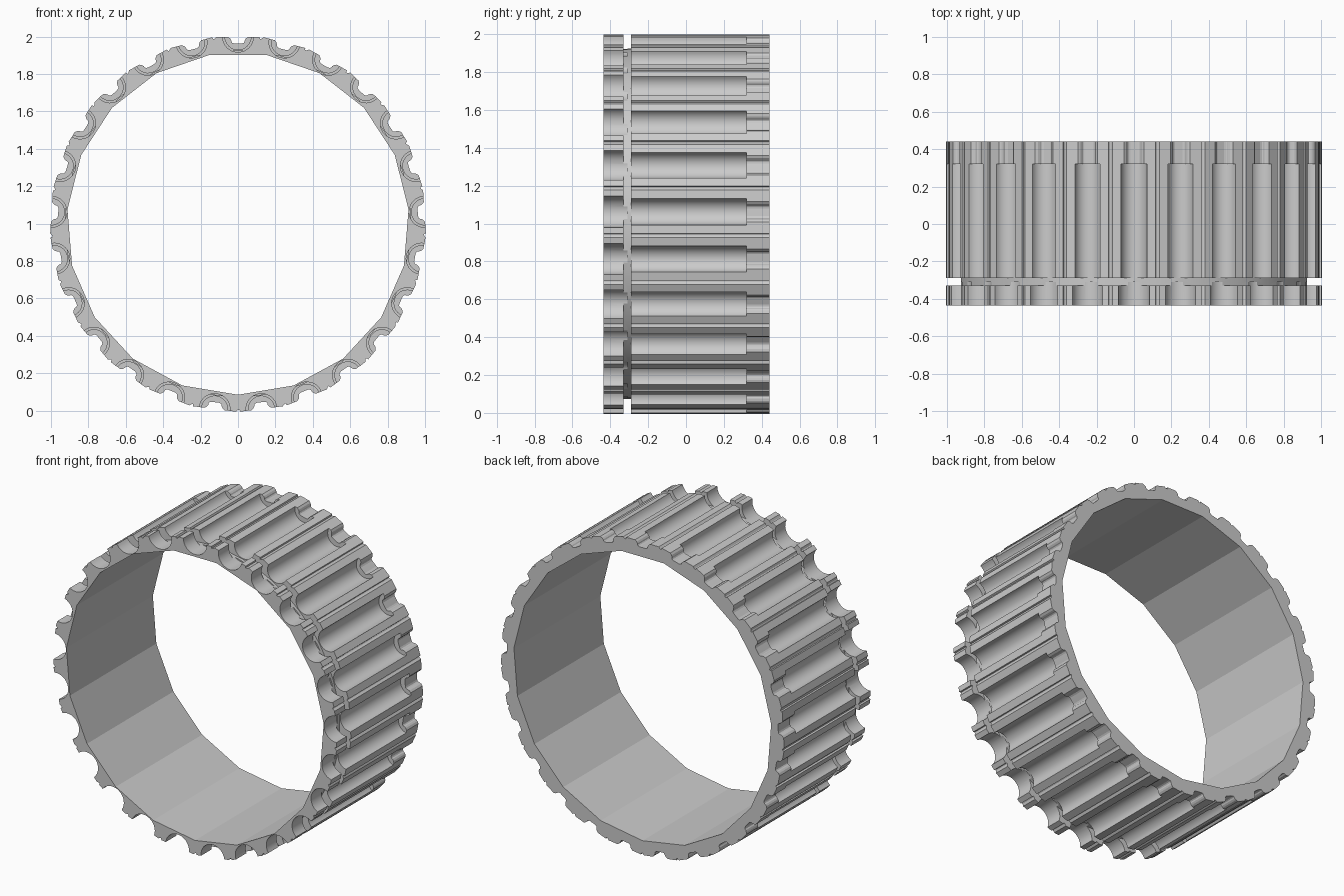
import bpy, bmesh
from math import sin, cos, pi, radians

COUNT = 25           # pockets around the ring
STEP = 2 * pi / COUNT
FRONT, BACK = -0.435, 0.44
INNER_SIDES = 19

if "Cube" in bpy.data.objects:
    bpy.data.objects.remove(bpy.data.objects["Cube"], do_unlink=True)

grey = bpy.data.materials.new("plain_grey")
grey.use_nodes = True
grey.diffuse_color = (0.6, 0.6, 0.6, 1)
grey.node_tree.nodes["Principled BSDF"].inputs["Base Color"].default_value = (0.6, 0.6, 0.6, 1)


def turned(points, angle):
    """Turn (sideways, radius) points clockwise from the top of the ring."""
    c, s = cos(angle), sin(angle)
    return [(u * c + r * s, r * c - u * s) for u, r in points]


def prisms(name, outlines, y0, y1):
    """One object made of closed outlines extruded along y."""
    bm = bmesh.new()
    for outline in outlines:
        face = bm.faces.new([bm.verts.new((x, y0, z + 1)) for x, z in outline])
        new = bmesh.ops.extrude_face_region(bm, geom=[face])["geom"]
        bmesh.ops.translate(bm, vec=(0, y1 - y0, 0),
                            verts=[v for v in new if isinstance(v, bmesh.types.BMVert)])
    bmesh.ops.recalc_face_normals(bm, faces=bm.faces)
    mesh = bpy.data.meshes.new(name)
    bm.to_mesh(mesh)
    bm.free()
    mesh.materials.append(grey)
    obj = bpy.data.objects.new(name, mesh)
    bpy.context.collection.objects.link(obj)
    return obj


def cut(target, cutter):
    """Subtract the cutter and discard it."""
    mod = target.modifiers.new("cut", 'BOOLEAN')
    mod.operation, mod.solver, mod.object = 'DIFFERENCE', 'EXACT', cutter
    bpy.context.view_layer.objects.active = target
    bpy.ops.object.modifier_apply(modifier=mod.name)
    bpy.data.objects.remove(cutter, do_unlink=True)


def around(points):
    return [turned(points, i * STEP) for i in range(COUNT)]


def polygon(radius, sides, start=0.0):
    return [(radius * sin(start + 2 * pi * i / sides), radius * cos(start + 2 * pi * i / sides))
            for i in range(sides)]


def channel(radius, segments=16):
    """Half-round channel outline, open beyond the rim."""
    arc = [(-radius * cos(pi * i / segments), 1 - radius * sin(pi * i / segments))
           for i in range(segments + 1)]
    return arc + [(radius, 1.05), (-radius, 1.05)]


# Ring body: one flat land per pocket with a thin seam notch between lands
land = [(-0.115, 0.999), (0.115, 0.999), (0.117, 0.988), (0.124, 0.988)]
rim = [p for sector in around(land) for p in sector]
ring = prisms("grooved_ring", [rim], FRONT, BACK)

# Faceted bore
cut(ring, prisms("bore", [polygon(0.915, INNER_SIDES, pi)], -1, 1))

# Round pockets: wide mouth in front, long middle
cut(ring, prisms("front_pockets", around(channel(0.083)), -1, -0.31))
cut(ring, prisms("long_pockets", around(channel(0.07)), -0.4, 0.32))

# Narrow rear slots with flared lips
half = [(0.02, 0.963), (0.03, 0.966), (0.035, 0.972), (0.036, 0.98), (0.042, 0.99), (0.055, 1.0), (0.055, 1.05)]
slot = half + [(-u, r) for u, r in reversed(half)]
cut(ring, prisms("rear_slots", around(slot), 0.2, 1))

# Retaining groove around the outside
band = prisms("groove_band", [polygon(1.2, 50)], -0.33, -0.29)
cut(band, prisms("groove_floor", [polygon(0.926, 50)], -1, 1))
cut(ring, band)

# Round surfaces smooth, facets flat
bpy.ops.object.select_all(action='DESELECT')
ring.select_set(True)
bpy.context.view_layer.objects.active = ring
bpy.ops.object.shade_smooth_by_angle(angle=radians(12))
